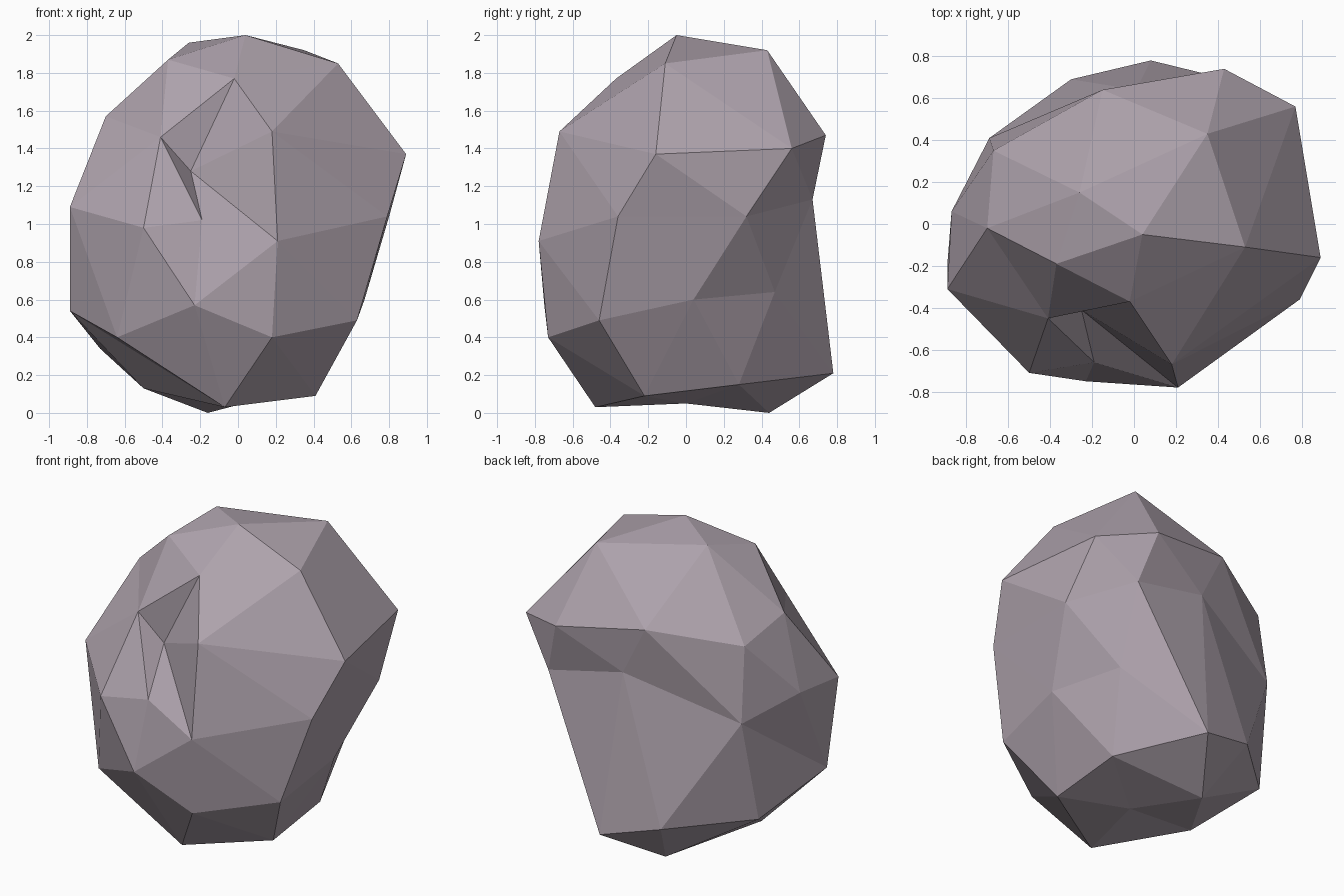
import bpy
import bmesh
from mathutils import Vector

cube = bpy.data.objects.get("Cube")
if cube:
    bpy.data.objects.remove(cube, do_unlink=True)

# Corners of the boulder, from the top down
crown = dict(
    peak=(.04, -.05, 2), crown_back=(.35, .43, 1.92), crown_left=(.53, -.11, 1.85),
    notch_top=(-.02, -.37, 1.77), crown_right=(-.37, -.19, 1.87), crown_rear=(-.26, .15, 1.96))
shoulder = dict(
    brow=(.18, -.67, 1.49), left_tip=(.89, -.16, 1.37), left_rear=(.77, .56, 1.4),
    back_tip=(.43, .74, 1.47), back_ledge=(-.15, .64, 1.56), rear_right=(-.67, .35, 1.48),
    right_top=(-.7, -.02, 1.57), notch_right=(-.41, -.45, 1.46))
notch = dict(notch_deep=(-.25, -.41, 1.28), notch_low=(-.19, -.66, 1.02))
waist = dict(
    nose=(.21, -.78, .91), left_front=(.79, -.36, 1.04), left_mid=(.8, .32, 1.04),
    back_left=(.53, .67, 1.13), back_hollow=(.01, .64, 1.24), back_right=(-.69, .41, 1),
    right_rear=(-.87, .06, 1.12), right_mid=(-.89, -.31, 1.09), cheek=(-.5, -.71, .98))
skirt = dict(
    chin=(.18, -.73, .4), low_left=(.63, -.46, .49), left_skirt=(.67, .04, .6),
    left_inset=(.5, .47, .64), low_right_rear=(-.73, .29, .34), low_right=(-.89, -.19, .54),
    low_front=(-.64, -.53, .4), front_bulge=(-.23, -.75, .57))
base = dict(
    heel=(.08, .78, .21), heel_right=(-.3, .69, .31), foot_left=(.41, -.22, .09),
    foot_front=(-.07, -.48, .03), foot_back=(-.16, .44, 0), foot_right=(-.5, -.07, .13),
    foot_rear=(.4, .28, .15), sole=(.03, 0, .05))

# Ridges and creases that must run between given corners
creases = [
    ("notch_top", "notch_deep"), ("notch_right", "notch_low"), ("notch_deep", "nose"),
    ("back_ledge", "back_right"), ("back_left", "heel"), ("foot_rear", "heel"),
    ("low_right", "foot_front"), ("crown_left", "left_rear"), ("crown_rear", "crown_back"),
    ("left_tip", "left_rear"), ("back_ledge", "back_tip"), ("brow", "nose"),
]


def opposite(edge):
    """The two corners facing each other across an edge."""
    return {v for f in edge.link_faces for v in f.verts if v not in edge.verts}


def force_crease(bm, a, b):
    """Turn the edge that crosses a-b so that it joins a and b."""
    if any(e.other_vert(a) is b for e in a.link_edges):
        return
    for edge in bm.edges:
        if len(edge.link_faces) == 2 and opposite(edge) == {a, b}:
            bmesh.utils.edge_rotate(edge, True)
            return


# Skin the corners on a ball, then pull each to its real depth
bm = bmesh.new()
centre = Vector((0, 0, 1))
corners, places = {}, {}
for band in (crown, shoulder, notch, waist, skirt, base):
    for name, place in band.items():
        places[name] = Vector(place)
        corners[name] = bm.verts.new((places[name] - centre).normalized())
bmesh.ops.convex_hull(bm, input=list(bm.verts))
for first, second in creases:
    force_crease(bm, corners[first], corners[second])
for name, vert in corners.items():
    vert.co = places[name]
bmesh.ops.recalc_face_normals(bm, faces=list(bm.faces))
for face in bm.faces:
    face.smooth = False

mesh = bpy.data.meshes.new("boulder")
bm.to_mesh(mesh)
bm.free()
boulder = bpy.data.objects.new("boulder", mesh)
bpy.context.collection.objects.link(boulder)

# Mauve grey stone
stone = bpy.data.materials.new("mauve grey stone")
stone.use_nodes = True
colour = (.42, .36, .41, 1)
stone.diffuse_color = colour
stone.node_tree.nodes["Principled BSDF"].inputs["Base Color"].default_value = colour
mesh.materials.append(stone)
